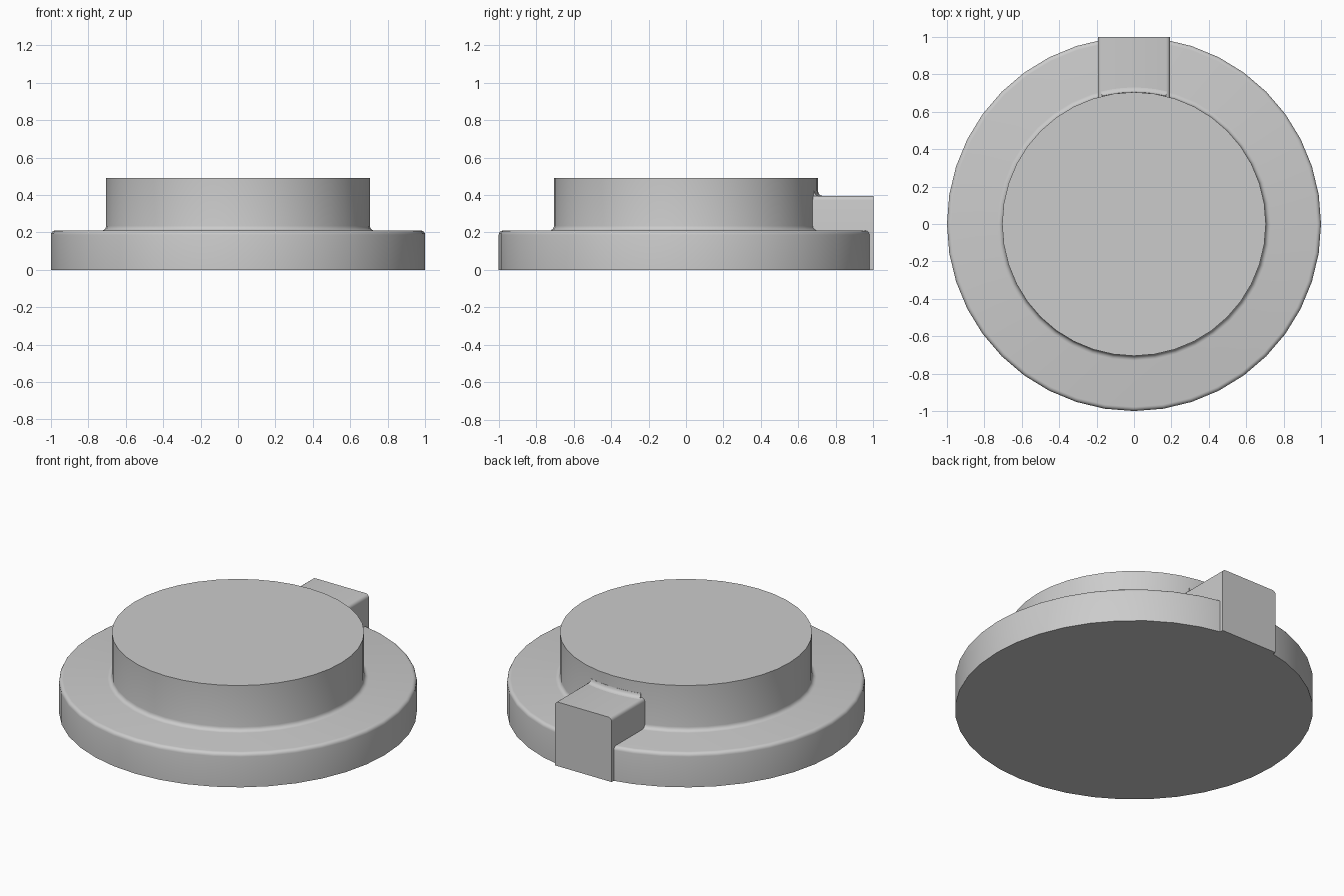
import bpy, bmesh
from math import cos, sin, pi, radians

cube = bpy.data.objects.get("Cube")
if cube:
    bpy.data.objects.remove(cube)

SIDES = 40
HUB_R, HUB_TOP = 0.705, 0.49
RIM_TOP, KEY_TOP, KEY_HALF = 0.21, 0.395, 0.193

grey = bpy.data.materials.new("plain_grey")
grey.use_nodes = True
colour = (0.6, 0.6, 0.6, 1)
grey.diffuse_color = colour
grey.node_tree.nodes["Principled BSDF"].inputs["Base Color"].default_value = colour


def arc(cx, cy, r, a0, a1, steps=4):
    """Points on a circular arc, angles in degrees."""
    angles = [radians(a0 + (a1 - a0) * i / steps) for i in range(steps + 1)]
    return [(cx + r * cos(a), cy + r * sin(a)) for a in angles]


def finish(name, bm):
    bmesh.ops.recalc_face_normals(bm, faces=bm.faces)
    mesh = bpy.data.meshes.new(name)
    bm.to_mesh(mesh)
    bm.free()
    mesh.materials.append(grey)
    obj = bpy.data.objects.new(name, mesh)
    bpy.context.collection.objects.link(obj)
    bpy.ops.object.select_all(action='DESELECT')
    obj.select_set(True)
    bpy.context.view_layer.objects.active = obj
    bpy.ops.object.shade_smooth_by_angle(angle=radians(35))
    return obj


def skin(name, rings, closed):
    """Bridge equal rings of points; cap the first and last ring."""
    bm = bmesh.new()
    loops = [[bm.verts.new(p) for p in ring] for ring in rings]
    for a, b in zip(loops, loops[1:]):
        n = len(a)
        for i in range(n if closed else n - 1):
            j = (i + 1) % n
            bm.faces.new((a[i], a[j], b[j], b[i]))
    if closed:
        bm.faces.new(loops[0])
        bm.faces.new(loops[-1])
    return finish(name, bm)


# Round base: rounded rim, hollow fillet up to the hub, sharp hub top
fillet, round_r = 0.025, 0.022
profile = ([(1, 0)]
           + arc(1 - round_r, RIM_TOP - round_r, round_r, 0, 90)
           + arc(HUB_R + fillet, RIM_TOP + fillet, fillet, 270, 180)
           + [(HUB_R, HUB_TOP)])
turn = [2 * pi * i / SIDES for i in range(SIDES)]
skin("stepped_base", [[(r * cos(a), r * sin(a), z) for a in turn]
                      for r, z in profile], True)

# Key block at the back, with rounded long top edges
section = ([(KEY_HALF, 0)]
           + arc(KEY_HALF - round_r, KEY_TOP - round_r, round_r, 0, 90)
           + arc(round_r - KEY_HALF, KEY_TOP - round_r, round_r, 90, 180)
           + [(-KEY_HALF, 0)])
skin("key_block", [[(x, y, z) for x, z in section] for y in (0.62, 1.0)], True)

# Curved fillet where the key block meets the hub
curve = arc(HUB_R + fillet, KEY_TOP + fillet, fillet, 270, 180)
wedge = curve + [(HUB_R - 0.03, KEY_TOP + fillet), (HUB_R - 0.03, KEY_TOP - 0.005)]
sweep = [radians(90 - 14 + 28 * i / 6) for i in range(7)]
skin("key_fillet", [[(r * cos(a), r * sin(a), z) for r, z in wedge]
                    for a in sweep], True)
